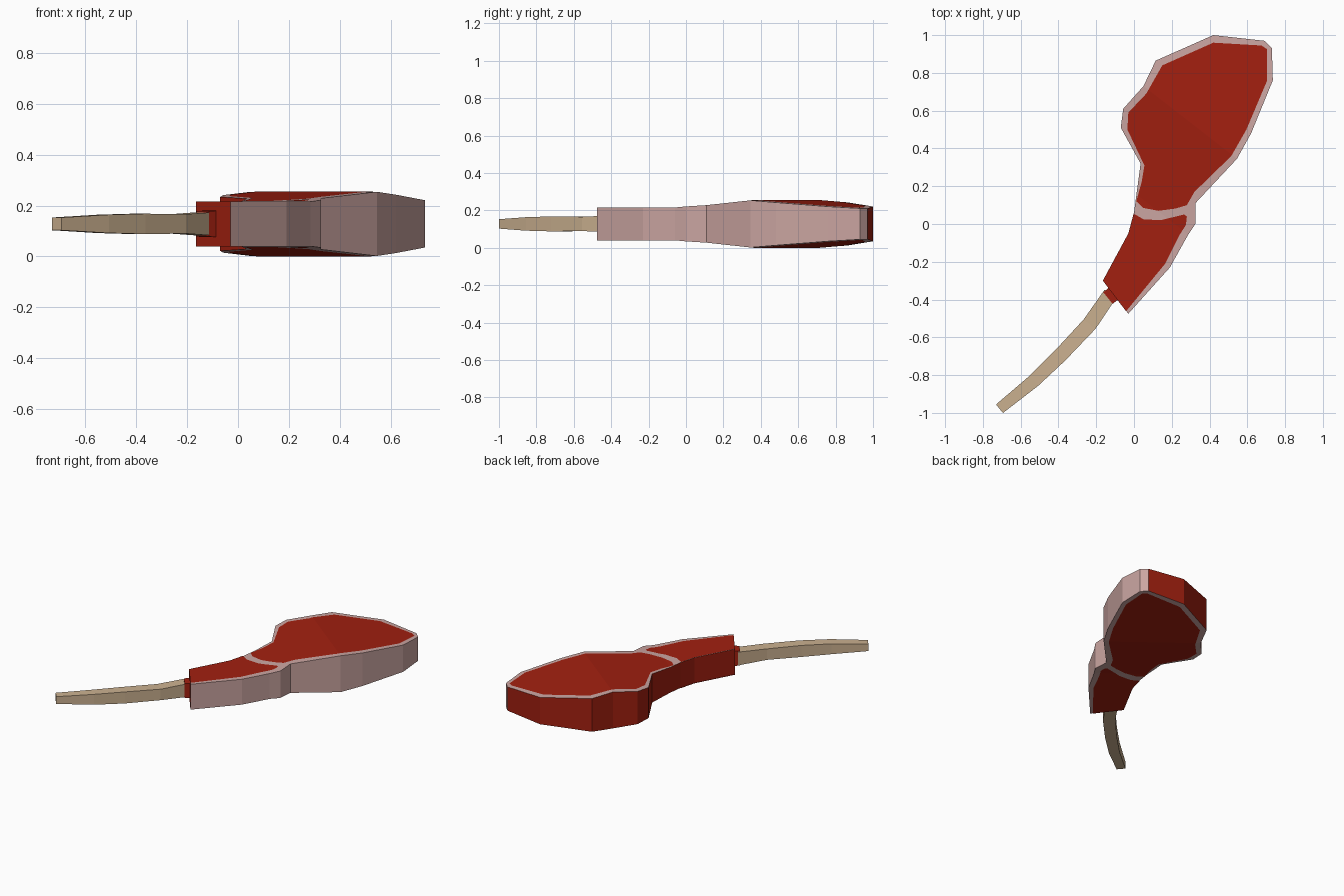
import bpy, bmesh, math
from mathutils import Vector

if "Cube" in bpy.data.objects:
    bpy.data.objects.remove(bpy.data.objects["Cube"])

MID = 0.128                                  # height of the middle plane
FOLD = Vector((0.614, 0.789, 0))             # direction across the thickest line


def material(name, rgb):
    m = bpy.data.materials.new(name)
    m.diffuse_color = (*rgb, 1)
    m.use_nodes = True
    m.node_tree.nodes["Principled BSDF"].inputs["Base Color"].default_value = m.diffuse_color
    return m


red = material("red meat", (0.36, 0.014, 0.005))
pink = material("pink fat", (0.60, 0.38, 0.36))
tan = material("tan bone", (0.60, 0.44, 0.28))


def half_height(p):
    """Meat is thickest on a diagonal fold and thins to both ends."""
    d = FOLD.x * p.x + FOLD.y * p.y - 0.607
    return 0.126 - 0.075 * d if d > 0 else max(0.126 + 0.08 * d, 0.088)


def finish(bm, name, mats):
    me = bpy.data.meshes.new(name)
    bm.to_mesh(me)
    bm.free()
    for m in mats:
        me.materials.append(m)
    ob = bpy.data.objects.new(name, me)
    bpy.context.collection.objects.link(ob)
    return ob


def fold(bm):
    """Cut along the lines where the surface changes slope."""
    for c in (0.607, 0.132):
        bmesh.ops.bisect_plane(bm, geom=bm.verts[:] + bm.edges[:] + bm.faces[:], dist=1e-4,
                               plane_co=FOLD * c / FOLD.length_squared, plane_no=FOLD)


def prism(rings):
    """Join rings of equal size, with both ends closed."""
    bm = bmesh.new()
    vs = [[bm.verts.new(p) for p in r] for r in rings]
    bm.faces.new(vs[0])
    bm.faces.new(vs[-1])
    n = len(vs[0])
    for a, b in zip(vs, vs[1:]):
        for i in range(n):
            j = (i + 1) % n
            bm.faces.new((a[i], a[j], b[j], b[i]))
    bmesh.ops.recalc_face_normals(bm, faces=bm.faces[:])
    return bm


# Meat slab: outline seen from above, fat on the right-hand wall
outline = [(-0.165, -0.30), (-0.03, -0.05), (0.0, 0.06), (0.035, 0.32), (-0.07, 0.51),
           (-0.057, 0.61), (0.05, 0.73), (0.115, 0.865), (0.42, 1.0), (0.69, 0.97),
           (0.73, 0.93), (0.735, 0.76), (0.62, 0.48), (0.545, 0.345), (0.325, 0.11),
           (0.325, 0.0), (0.285, -0.06), (0.19, -0.23), (-0.03, -0.475)]
bm = prism([[(x, y, s) for x, y in outline] for s in (-1, 1)])
fold(bm)
for f in bm.faces:
    f.normal_update()
    f.material_index = 1 if abs(f.normal.z) > 0.5 or f.normal.x > 0.3 else 0
for v in bm.verts:
    v.co.z = MID + math.copysign(half_height(v.co), v.co.z)
finish(bm, "meat_slab", (red, pink))

# Red cut faces on top and bottom, leaving a fat rim and a fat band between them
large_cut = [(0.012, 0.12), (0.04, 0.22), (0.055, 0.31), (-0.035, 0.50), (-0.03, 0.59),
             (0.065, 0.69), (0.15, 0.84), (0.42, 0.96), (0.675, 0.945), (0.705, 0.925),
             (0.705, 0.76), (0.595, 0.50), (0.515, 0.36), (0.32, 0.17), (0.28, 0.10),
             (0.22, 0.082), (0.13, 0.07), (0.05, 0.085)]
small_cut = [(-0.165, -0.30), (-0.03, -0.05), (-0.002, 0.055), (0.05, 0.025), (0.14, 0.02),
             (0.265, 0.05), (0.28, 0.04), (0.275, -0.005), (0.24, -0.06), (0.165, -0.21),
             (-0.042, -0.462)]
for name, pts in (("large_red_cut", large_cut), ("small_red_cut", small_cut)):
    for side, s in (("top", 1), ("bottom", -1)):
        bm = bmesh.new()
        f = bm.faces.new([bm.verts.new((x, y, 0)) for x, y in pts])
        f.normal_update()
        if f.normal.z * s < 0:
            f.normal_flip()
        fold(bm)
        for v in bm.verts:
            v.co.z = MID + s * (half_height(v.co) + 0.002)
        finish(bm, f"{name}_{side}", (red,))


def bar(name, path, mat):
    """Four-sided bar along (x, y, half width, half height) stations."""
    rings = []
    for i, (x, y, w, h) in enumerate(path):
        a, b = path[max(i - 1, 0)], path[min(i + 1, len(path) - 1)]
        t = Vector((b[0] - a[0], b[1] - a[1])).normalized()
        nx, ny = -t.y * w, t.x * w
        rings.append([(x + nx, y + ny, MID - h), (x + nx, y + ny, MID + h),
                      (x - nx, y - ny, MID + h), (x - nx, y - ny, MID - h)])
    finish(prism(rings), name, (mat,))


# Short red collar where the bone leaves the meat, then the curved bone
bar("collar", [(-0.06, -0.33, 0.042, 0.055), (-0.138, -0.392, 0.039, 0.05)], red)
bar("bone", [(-0.125, -0.37, 0.038, 0.046), (-0.235, -0.53, 0.040, 0.038),
             (-0.39, -0.695, 0.038, 0.040), (-0.53, -0.83, 0.035, 0.036),
             (-0.712, -0.978, 0.029, 0.025)], tan)
